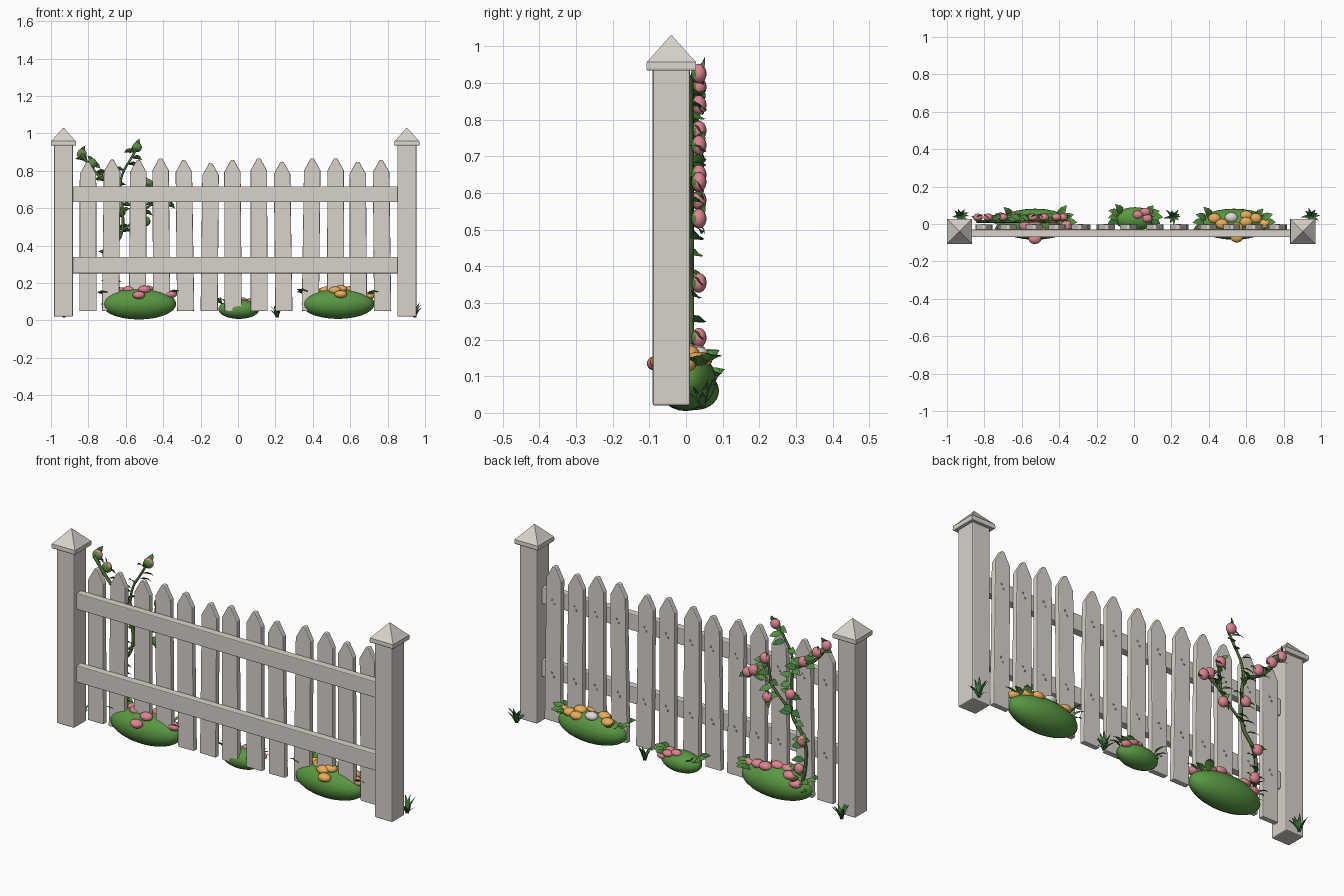
import bpy, bmesh, math, random
from mathutils import Vector, Matrix

if "Cube" in bpy.data.objects:
    bpy.data.objects.remove(bpy.data.objects["Cube"])

random.seed(4)


def mat(name, c):
    m = bpy.data.materials.new(name)
    m.diffuse_color = (*c, 1)
    m.use_nodes = True
    m.node_tree.nodes["Principled BSDF"].inputs["Base Color"].default_value = m.diffuse_color
    return m


WOOD = mat("weathered_wood", (0.69, 0.65, 0.595))
NAIL = mat("nail_grey", (0.35, 0.35, 0.35))
BUSH = mat("bush_green", (0.1, 0.31, 0.055))
LEAF = mat("leaf_green", (0.085, 0.27, 0.05))
DARK = mat("dark_leaf_green", (0.045, 0.16, 0.04))
STEM = mat("stem_green", (0.08, 0.15, 0.04))
PINK = mat("pink_petal", (0.72, 0.23, 0.28))
GOLD = mat("golden_petal", (0.8, 0.42, 0.1))
WHITE = mat("white_petal", (0.75, 0.7, 0.68))


def finish(name, bm, mats, bevel=0, smooth=False):
    if bevel:
        bmesh.ops.recalc_face_normals(bm, faces=bm.faces)
    me = bpy.data.meshes.new(name)
    bm.to_mesh(me)
    bm.free()
    for m in mats:
        me.materials.append(m)
    ob = bpy.data.objects.new(name, me)
    bpy.context.collection.objects.link(ob)
    if smooth:
        for p in me.polygons:
            p.use_smooth = True
    if bevel:
        md = ob.modifiers.new("bevel", 'BEVEL')
        md.width, md.segments = bevel, 2
    return ob


def box(name, lo, hi, bevel):
    bm = bmesh.new()
    lo, hi = Vector(lo), Vector(hi)
    bmesh.ops.create_cube(bm, size=1, matrix=Matrix.Translation((lo + hi) / 2) @ Matrix.Diagonal((*(hi - lo), 1)))
    return finish(name, bm, [WOOD], bevel)


def ball(bm, c, r, mi=0, u=16, v=10):
    g = bmesh.ops.create_uvsphere(bm, u_segments=u, v_segments=v, radius=1,
                                  matrix=Matrix.Translation(c) @ Matrix.Diagonal((*r, 1)))
    faces = {f for vt in g['verts'] for f in vt.link_faces}
    for f in faces:
        f.material_index = mi
    return faces


def leaf(bm, base, direction, length, width, mi=0, facing=(0, .5, 1)):
    # folded leaf: midrib plus two raised sides
    d = Vector(direction).normalized()
    side = d.cross(Vector(facing) + Vector((.05, 0, 0))).normalized()
    up = side.cross(d)
    b = Vector(base)
    P = lambda t, s, h: bm.verts.new(b + d * t * length + side * s * width / 2 + up * h * width)
    rib = [P(0, 0, 0), P(.4, 0, .05), P(.72, 0, .03), P(1, 0, -.2)]
    for s in (-1, 1):
        e = [P(.35, s, .2), P(.7, s * .75, .13)]
        for vs in ((rib[0], rib[1], e[0]), (rib[1], rib[2], e[1], e[0]), (rib[2], rib[3], e[1])):
            bm.faces.new(vs if s < 0 else vs[::-1]).material_index = mi


# posts with pyramid caps
for side, x in (("left", -0.933), ("right", 0.903)):
    box(side + "_post", (x - .051, -.091, .02), (x + .051, .011, .94), .006)
    bm = bmesh.new()
    rings = []
    for w, z in ((.066, .935), (.068, .94), (.067, .958), (.058, .967), (.002, 1.03)):
        rings.append([bm.verts.new((x + sx * w, -.04 + sy * w, z))
                      for sx, sy in ((-1, -1), (1, -1), (1, 1), (-1, 1))])
    for a, b in zip(rings, rings[1:]):
        for i in range(4):
            bm.faces.new((a[i], a[(i + 1) % 4], b[(i + 1) % 4], b[i]))
    bm.faces.new(rings[0][::-1])
    bm.faces.new(rings[-1])
    finish(side + "_post_cap", bm, [WOOD])

# rails
for name, z0, z1 in (("lower_rail", .252, .34), ("upper_rail", .632, .717)):
    box(name, (-.885, -.07, z0), (.855, -.03, z1), .004)

# pickets with nails, each slightly tilted
nails = bmesh.new()
CX = (-.802, -.677, -.535, -.411, -.285, -.15, -.028, .112, .24, .392, .522, .642, .769)
TOP = (.848, .86, .858, .867, .858, .842, .858, .867, .848, .867, .867, .848, .858)
TILT = (0, .4, .2, -.3, -.5, .4, -.2, -.1, -.5, .5, 0, -.2, -.4)
for i, (x, top, t) in enumerate(zip(CX, TOP, TILT)):
    M = Matrix.Translation((x, 0, .45)) @ Matrix.Rotation(math.radians(t * 1.5), 4, 'Y')
    bm = bmesh.new()
    prof = [(-.046, .05), (.046, .05), (.044, top - .065), (.008, top), (-.008, top), (-.044, top - .065)]
    f = bm.faces.new([bm.verts.new((px, -.03, z - .45)) for px, z in prof])
    g = bmesh.ops.extrude_face_region(bm, geom=[f])
    bmesh.ops.translate(bm, vec=(0, .028, 0), verts=[v for v in g['geom'] if isinstance(v, bmesh.types.BMVert)])
    bm.transform(M)
    finish(f"picket_{i + 1}", bm, [WOOD], .004)
    for z in (.295, .675):
        for s in (-1, 1):
            ball(nails, M @ Vector((s * .006, -.002, z + s * .01 - .45)), (.005, .003, .005), 0, 8, 5)
finish("nails", nails, [NAIL], smooth=True)

# bushes
BUSHES = (((-.53, -.001, .088), (.2, .083, .083)), ((.005, .028, .06), (.11, .062, .052)),
          ((.535, -.001, .088), (.195, .083, .08)))
for i, (c, r) in enumerate(BUSHES):
    bm = bmesh.new()
    ball(bm, c, r, 0, 24, 14)
    finish(f"bush_{i + 1}", bm, [BUSH], smooth=True)

# broad bush leaves, gathered at both ends
bm = bmesh.new()
for c, r in BUSHES:
    for s in (-1, 1):
        for k in range(4):
            a = math.radians(-20 + 28 * k)
            base = Vector(c) + Vector((s * r[0] * .82 * math.cos(a * .6), r[1] * .5 * math.sin(a), r[2] * .5))
            leaf(bm, base, (s * math.cos(a), .8 * math.sin(a), random.uniform(.3, .7)),
                 random.uniform(.06, .08) * (.75 + r[0] * 1.4), .045, int(k == 0))
finish("bush_leaves", bm, [LEAF, DARK])

# blossoms lying on the bushes
bm = bmesh.new()
for x, y, z, m in ((-.66, .04, .125, 0), (-.62, .03, .155, 0), (-.58, -.01, .165, 0), (-.53, .0, .172, 0),
                   (-.53, -.08, .135, 0), (-.48, .03, .165, 0), (-.43, .02, .16, 0), (-.36, -.01, .14, 0),
                   (-.5, -.04, .165, 0), (.02, .05, .107, 0), (.06, .065, .1, 0), (.07, .03, .1, 0),
                   (.095, .06, .08, 0), (.43, .03, .15, 1), (.47, .0, .16, 1), (.52, .035, .16, 2),
                   (.55, -.072, .14, 1), (.55, -.02, .168, 1), (.6, .01, .163, 1), (.6, .045, .145, 1),
                   (.65, .03, .145, 1), (.7, .0, .132, 1), (.52, -.04, .16, 1)):
    k = .8 if .0 < x < .2 else 1
    ball(bm, (x, y, z), (.034 * k, .027 * k, .021 * k), m)
finish("bush_blossoms", bm, [PINK, GOLD, WHITE], smooth=True)

# climbing rose stems
PATHS = (((-.66, .05), (-.70, .22), (-.69, .36), (-.625, .46), (-.62, .6), (-.635, .7), (-.74, .77), (-.84, .89)),
         ((-.635, .69), (-.615, .79), (-.575, .86), (-.54, .92)),
         ((-.64, .46), (-.56, .53), (-.49, .6), (-.41, .65)),
         ((-.5, .59), (-.49, .67), (-.48, .73)))
for i, pts in enumerate(PATHS):
    cu = bpy.data.curves.new(f"rose_stem_{i + 1}", 'CURVE')
    cu.dimensions = '3D'
    cu.bevel_depth = .008 if i == 0 else .006
    cu.bevel_resolution = 2
    cu.use_fill_caps = True
    sp = cu.splines.new('BEZIER')
    sp.bezier_points.add(len(pts) - 1)
    for b, (x, z) in zip(sp.bezier_points, pts):
        b.co = (x, .014, z)
        b.handle_left_type = b.handle_right_type = 'AUTO'
    sp.resolution_u = 6
    cu.materials.append(STEM)
    bpy.context.collection.objects.link(bpy.data.objects.new(cu.name, cu))

# rose blooms with a green calyx on the fence side, and leaves along the stems
blooms, leaves = bmesh.new(), bmesh.new()
for x, z in ((-.54, .926), (-.835, .89), (-.78, .84), (-.70, .77), (-.48, .73), (-.415, .65), (-.38, .63),
             (-.494, .53), (-.626, .58), (-.695, .355), (-.678, .205)):
    for f in ball(blooms, (x, .035, z), (.026, .021, .027)):
        if f.calc_center_median().y < .024:
            f.material_index = 1
    for k in range(2):
        a = k * 2.6 + x * 9
        leaf(leaves, (x, .02, z), (math.cos(a), .5, math.sin(a) * .6), .058, .032, k, (0, 1, .7))
finish("rose_blooms", blooms, [PINK, LEAF], smooth=True)
for pts in PATHS:
    for (x0, z0), (x1, z1) in zip(pts, pts[1:]):
        for t in (.2, .7):
            s = random.choice((-1, 1))
            leaf(leaves, (x0 + (x1 - x0) * t, .018, z0 + (z1 - z0) * t),
                 (s, random.uniform(.2, .8), random.uniform(-.3, .4)), .064, .038,
                 random.randint(0, 1), (0, .8, 1))
finish("rose_leaves", leaves, [LEAF, DARK])

# grass tufts
bm = bmesh.new()
for cx, cy in ((-.93, .045), (.21, .04), (.945, .045)):
    for k in range(9):
        a = k * 2.4
        d = Vector((math.cos(a), math.sin(a), 0))
        side = Vector((-d.y, d.x, 0)) * .008
        h, reach = random.uniform(.04, .085), random.uniform(.035, .054)
        b = Vector((cx, cy, .015))
        mid = b + d * reach * .45 + Vector((0, 0, h * .65))
        v = [bm.verts.new(p) for p in (b - side, b + side, mid + side, mid - side, b + d * reach + Vector((0, 0, h)))]
        bm.faces.new(v[:4])
        bm.faces.new((v[3], v[2], v[4]))
finish("grass_tufts", bm, [DARK])
